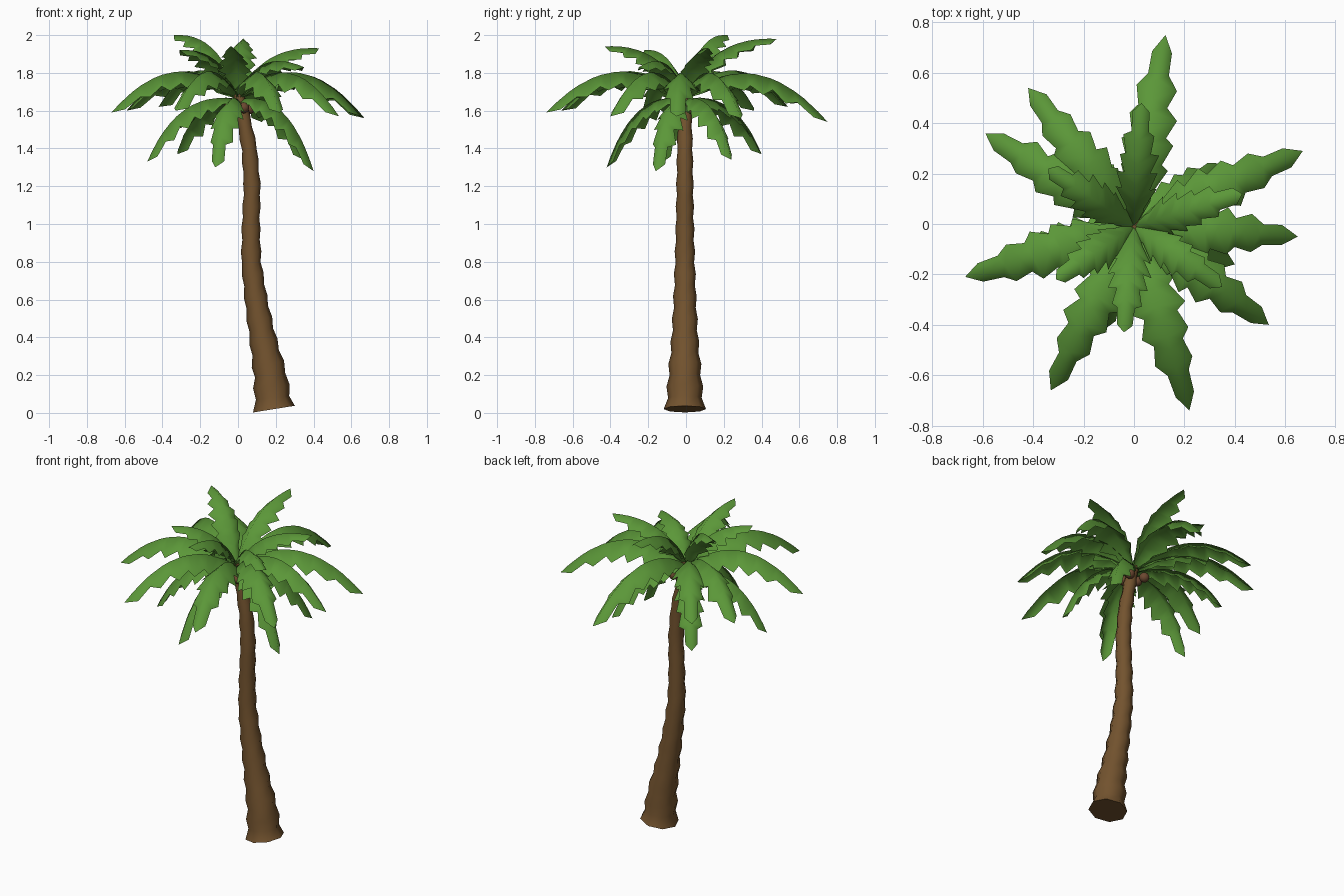
import bpy, bmesh, math, random
from mathutils import Vector

if "Cube" in bpy.data.objects:
    bpy.data.objects.remove(bpy.data.objects["Cube"])

random.seed(4)


def material(name, rgb):
    m = bpy.data.materials.new(name)
    m.diffuse_color = (*rgb, 1)
    m.use_nodes = True
    m.node_tree.nodes["Principled BSDF"].inputs["Base Color"].default_value = m.diffuse_color
    return m


GREEN = material("leaf green", (0.105, 0.310, 0.040))
BARK = material("bark brown", (0.172, 0.087, 0.028))
NUT = material("coconut brown", (0.150, 0.065, 0.030))


def finish(bm, name, mat):
    for f in bm.faces:
        f.smooth = True
    me = bpy.data.meshes.new(name)
    bm.to_mesh(me)
    bm.free()
    me.materials.append(mat)
    ob = bpy.data.objects.new(name, me)
    bpy.context.collection.objects.link(ob)
    return ob


def lerp_table(table, t):
    # table of rows (key, values...) -> interpolated values
    for a, b in zip(table, table[1:]):
        if t <= b[0]:
            u = (t - a[0]) / (b[0] - a[0])
            return [p + (q - p) * u for p, q in zip(a[1:], b[1:])]
    return list(table[-1][1:])


# Trunk: curved, ringed, eight-sided column; rows are z, x, radius
PATH = [(0.02, 0.19, 0.112), (0.07, 0.184, 0.094), (0.2, 0.17, 0.085), (0.4, 0.13, 0.068),
        (0.6, 0.095, 0.058), (0.8, 0.07, 0.051), (1.0, 0.068, 0.046), (1.2, 0.075, 0.043),
        (1.4, 0.06, 0.040), (1.58, 0.025, 0.035), (1.69, 0.0, 0.03)]
SIDES, RINGS = 8, 28
bm = bmesh.new()
prev = None
for i in range(RINGS + 1):
    z = 0.02 + (1.69 - 0.02) * i / RINGS
    x, r = lerp_table(PATH, z)
    x1, x0 = lerp_table(PATH, z + 0.06)[0], lerp_table(PATH, max(z - 0.06, 0.02))[0]
    slope = (x1 - x0) / 0.12 if i else -0.16
    if i:
        r *= 1.09 if i % 2 == 0 else 0.95
    u = Vector((1, 0, -slope)).normalized()
    ring = []
    for k in range(SIDES):
        a = math.tau * k / SIDES
        ring.append(bm.verts.new(Vector((x, -0.006, z)) + u * r * math.cos(a)
                                 + Vector((0, r * math.sin(a), 0))))
    if prev:
        for k in range(SIDES):
            n = (k + 1) % SIDES
            bm.faces.new((prev[k], prev[n], ring[n], ring[k]))
    else:
        bm.faces.new(ring[::-1])
    prev = ring
bm.faces.new(prev)
trunk = finish(bm, "trunk", BARK)
trunk.select_set(True)
bpy.context.view_layer.objects.active = trunk
bpy.ops.object.shade_smooth_by_angle(angle=math.radians(55))


# Fronds: arched roof-shaped blades with saw-tooth edges
WIDTH = [(0, 0.010), (0.15, 0.075), (0.3, 0.122), (0.55, 0.118), (0.8, 0.085), (0.94, 0.045), (1, 0.0)]
TEETH = 6


def frond(name, tip, root_z, ctrl_frac, ctrl_z, scale):
    root = Vector((0, -0.01, root_z))
    tip = Vector(tip)
    ctrl = root.lerp(tip, ctrl_frac)
    ctrl.z = ctrl_z
    ts = []
    for k in range(TEETH):
        ts += [(k / TEETH, 0.76), ((k + 0.6) / TEETH, 1.14)]
    bm = bmesh.new()
    rows = []
    out = Vector((tip.x, tip.y + 0.01, 0)).normalized()
    side = Vector((-out.y, out.x, 0))
    for t, tooth in ts:
        p = root * (1 - t) ** 2 + ctrl * 2 * t * (1 - t) + tip * t * t
        d = ((ctrl - root) * (1 - t) + (tip - ctrl) * t).normalized()
        up = d.cross(side)
        rib = bm.verts.new(p)
        row = [rib]
        for s in (1, -1):
            w = lerp_table(WIDTH, t)[0] * tooth * scale * random.uniform(0.92, 1.08)
            sweep = 0.010 if tooth > 1 else -0.008
            row.append(bm.verts.new(p + side * s * w * 0.74 - up * w * 0.67 + d * sweep))
        rows.append(row)
    end = bm.verts.new(tip)
    for a, b in zip(rows, rows[1:]):
        bm.faces.new((a[0], b[0], b[1], a[1]))
        bm.faces.new((a[0], a[2], b[2], b[0]))
    a = rows[-1]
    bm.faces.new((a[0], end, a[1]))
    bm.faces.new((a[0], a[2], end))
    bm.normal_update()
    # keep the upper side outward
    if sum(f.normal.z for f in bm.faces) < 0:
        bmesh.ops.reverse_faces(bm, faces=bm.faces[:])
    return finish(bm, name, GREEN)


UPPER = [(0.03, 0.48, 1.98), (-0.34, 0.22, 2.0), (-0.31, -0.22, 1.92),
         (-0.04, -0.43, 1.94), (0.35, -0.25, 1.83), (0.43, 0.12, 1.93)]
MIDDLE = [(0.125, 0.75, 1.54), (0.67, 0.29, 1.56), (0.65, -0.05, 1.57),
          (0.535, -0.40, 1.57), (0.22, -0.74, 1.59), (-0.33, -0.66, 1.60),
          (-0.67, -0.21, 1.59), (-0.59, 0.36, 1.60), (-0.42, 0.54, 1.62)]
LOWER = [(0.40, -0.16, 1.28), (0.35, 0.24, 1.34), (-0.32, 0.40, 1.37),
         (-0.48, -0.12, 1.33), (-0.12, -0.42, 1.30)]
for i, p in enumerate(UPPER):
    frond(f"upper_frond_{i + 1}", p, 1.68, 0.30, max(p[2] + 0.02, 1.94), 0.82)
for i, p in enumerate(MIDDLE):
    frond(f"middle_frond_{i + 1}", p, 1.67, 0.50, 1.98, 1.0)
for i, p in enumerate(LOWER):
    frond(f"lower_frond_{i + 1}", p, 1.66, 0.66, 1.72, 0.85)

# Coconuts clustered under the crown
for i, p in enumerate([(0.03, -0.055, 1.615), (0.06, 0.035, 1.61),
                       (-0.03, 0.055, 1.61), (-0.045, -0.025, 1.625)]):
    bm = bmesh.new()
    bmesh.ops.create_icosphere(bm, subdivisions=2, radius=0.030)
    ob = finish(bm, f"coconut_{i + 1}", NUT)
    ob.location = p
